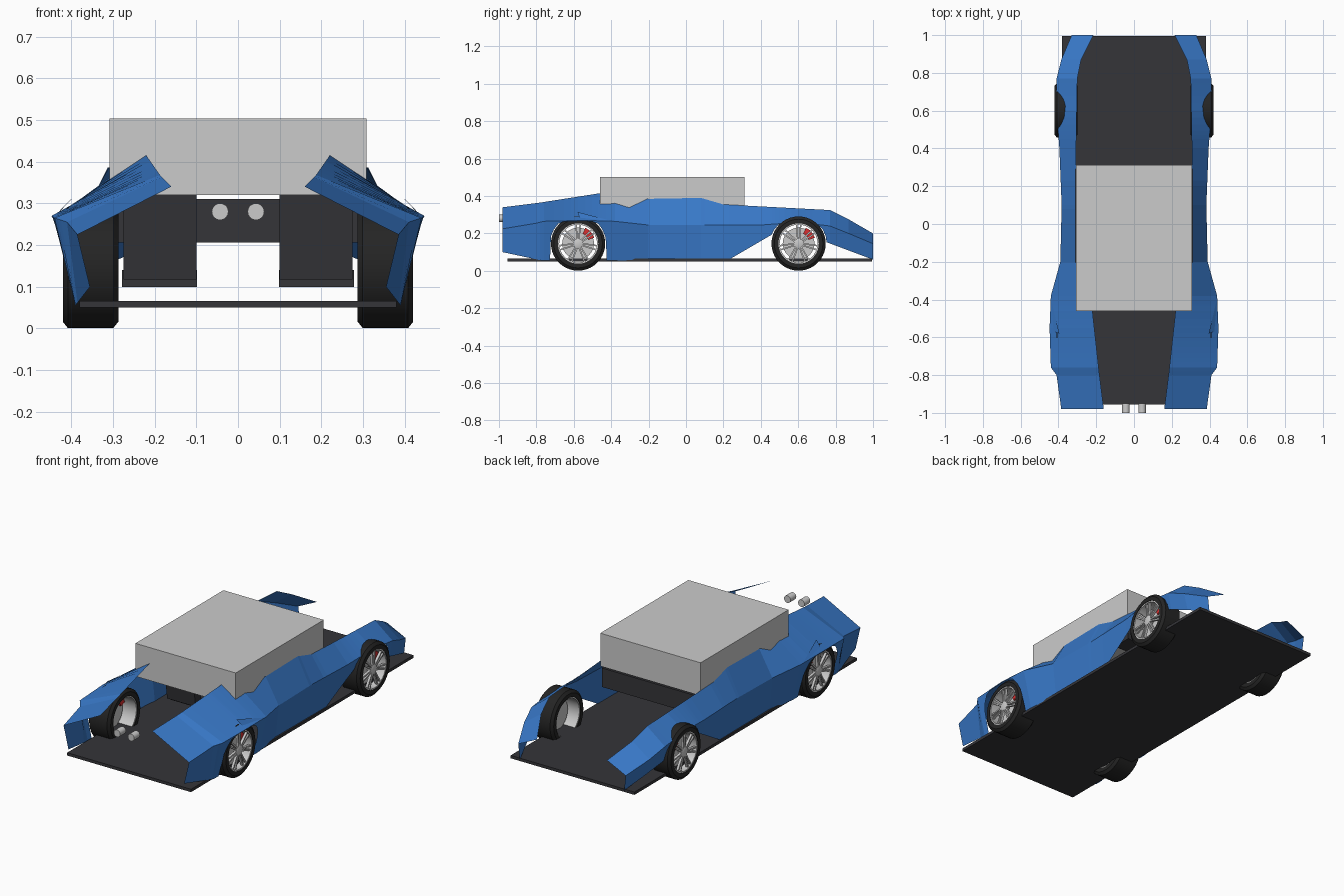
import bpy, bmesh, math
from mathutils import Vector, Matrix

if "Cube" in bpy.data.objects:
    bpy.data.objects.remove(bpy.data.objects["Cube"])


def material(name, rgb):
    m = bpy.data.materials.new(name)
    m.diffuse_color = (*rgb, 1)
    m.use_nodes = True
    m.node_tree.nodes["Principled BSDF"].inputs["Base Color"].default_value = m.diffuse_color
    return m


BLUE = material("blue_paint", (0.04, 0.19, 0.58))
DARK = material("dark_trim", (0.035, 0.035, 0.04))
RUBBER = material("rubber", (0.018, 0.018, 0.018))
RED = material("red_caliper", (0.7, 0.03, 0.03))


def finish(name, bm, mat=None, mirror=False, smooth=False, recalc=True):
    if recalc:
        bmesh.ops.recalc_face_normals(bm, faces=bm.faces)
    me = bpy.data.meshes.new(name)
    bm.to_mesh(me)
    bm.free()
    ob = bpy.data.objects.new(name, me)
    bpy.context.collection.objects.link(ob)
    if mat:
        me.materials.append(mat)
    if mirror:
        ob.modifiers.new("mirror", 'MIRROR')
    if smooth:
        bpy.ops.object.select_all(action='DESELECT')
        ob.select_set(True)
        bpy.context.view_layer.objects.active = ob
        bpy.ops.object.shade_smooth_by_angle(angle=math.radians(35))
    return ob


def add_box(bm, lo, hi, rot=None):
    lo, hi = Vector(lo), Vector(hi)
    m = Matrix.Translation((lo + hi) / 2) @ (rot or Matrix()) @ Matrix.Diagonal((*(hi - lo), 1))
    bmesh.ops.create_cube(bm, size=1, matrix=m)


def box(name, lo, hi, mat=None, mirror=False, rot=None):
    bm = bmesh.new()
    add_box(bm, lo, hi, rot)
    return finish(name, bm, mat, mirror)


def lathe_x(bm, profile, y, z, n=40, closed=True):
    """Spin (x, radius) points around an axle parallel to x."""
    rings = [[bm.verts.new((x, y + r * math.cos(2 * math.pi * i / n),
                            z + r * math.sin(2 * math.pi * i / n))) for i in range(n)]
             for x, r in profile]
    pairs = list(zip(rings, rings[1:])) + ([(rings[-1], rings[0])] if closed else [])
    for a, b in pairs:
        for i in range(n):
            j = (i + 1) % n
            bm.faces.new((a[i], a[j], b[j], b[i]))
    if not closed:
        bm.faces.new(rings[0])
        bm.faces.new(rings[-1])


# Body side: three rails (y, x, z) lofted into an upper and a lower band
INNER = [(-.98, .16, .34), (-.78, .185, .365), (-.46, .22, .415), (-.2, .31, .385), (.08, .31, .39),
         (.2, .31, .355), (.77, .30, .325), (.87, .28, .275), (1, .215, .20)]
CREASE = [(-.98, .385, .225), (-.8, .41, .255), (-.76, .44, .265), (-.55, .447, .27),
          (-.38, .44, .265), (-.2, .39, .245), (.1, .383, .245), (.4, .395, .245),
          (.6, .41, .26), (.77, .41, .24), (.87, .385, .2), (1, .33, .145)]
SILL = [(-.98, .355, .1), (-.77, .39, .055), (-.38, .39, .055), (-.2, .37, .06),
        (.4, .375, .06), (.77, .37, .06), (1, .32, .06)]
CUT = [(-1, 0, 0), (.23, 0, .06), (.47, 0, .2), (.76, 0, .15), (1, 0, .06)]
WHEELS = {"rear": (-.577, .287), "front": (.602, .300)}
AXLE_Z, TYRE_R, OUT_X = .146, .145, .42


def on_rail(rail, y):
    for a, b in zip(rail, rail[1:]):
        if y <= b[0] + 1e-6:
            t = (y - a[0]) / (b[0] - a[0])
            return Vector((a[1] + t * (b[1] - a[1]), y, a[2] + t * (b[2] - a[2])))


ARCH_R = .15
ys = {p[0] for rail in (INNER, CREASE, SILL, CUT[1:]) for p in rail}
for yc, _ in WHEELS.values():
    ys |= {round(yc - ARCH_R * math.cos(math.pi * i / 12), 3) for i in range(13)}
    ys |= {round(yc - ARCH_R - .002, 3), round(yc + ARCH_R + .002, 3)}

bm = bmesh.new()
prev = None
for y in sorted(ys):
    a, c, d = on_rail(INNER, y), on_rail(CREASE, y), on_rail(SILL, y)
    low = on_rail(CUT, y).z
    for yc, _ in WHEELS.values():
        if abs(y - yc) < ARCH_R:
            low = max(low, AXLE_Z + math.sqrt(ARCH_R ** 2 - (y - yc) ** 2))
    low = min(low, c.z - .004)
    if low > d.z:
        d = d.lerp(c, (low - d.z) / (c.z - d.z))
    row = [bm.verts.new(p) for p in (a, c, d)]
    if prev:
        for i in range(2):
            bm.faces.new((prev[i], prev[i + 1], row[i + 1], row[i]))
    prev = row
finish("body_side", bm, BLUE, mirror=True, recalc=True)

# Small blade over the rear wheel
bm = bmesh.new()
bm.faces.new([bm.verts.new(p) for p in
              ((.395, -.58, .315), (.425, -.57, .285), (.442, -.39, .265))])
finish("arch_blade", bm, BLUE, mirror=True)

# Floor, cabin block, dashboard
box("floor_plate", (-.38, -.955, .05), (.38, .995, .066), DARK)
box("cabin", (-.308, -.46, .32), (.308, .312, .503))
box("dashboard", (-.3, .2, .206), (.3, .31, .311), DARK)

# Seats
box("seat_base", (.098, -.2, .1), (.278, .08, .14), DARK, True)
box("seat_back", (.1, -.25, .12), (.275, -.2, .42), DARK, True,
    Matrix.Rotation(math.radians(8), 4, 'X'))

# Exhaust tips
bm = bmesh.new()
bmesh.ops.create_cone(bm, cap_ends=True, segments=20, radius1=.02, radius2=.02, depth=.05,
                      matrix=Matrix.Translation((.043, -.975, .28)) @ Matrix.Rotation(math.pi / 2, 4, 'X'))
finish("exhaust_tip", bm, None, True, smooth=True)

# Wheels
for place, (y, inn) in WHEELS.items():
    bm = bmesh.new()
    lathe_x(bm, [(inn, .108), (inn, .13), (inn + .012, TYRE_R), (OUT_X - .012, TYRE_R),
                 (OUT_X, .13), (OUT_X, .108)], y, AXLE_Z)
    finish(place + "_tyre", bm, RUBBER, True, smooth=True)

    # rim barrel, hub and paired spokes
    bm = bmesh.new()
    lathe_x(bm, [(inn + .004, .101), (inn + .004, .109), (OUT_X - .003, .109),
                 (OUT_X - .003, .101)], y, AXLE_Z)
    lathe_x(bm, [(OUT_X - .03, .026), (OUT_X - .007, .026), (OUT_X - .004, .018)],
            y, AXLE_Z, 20, False)
    for i in range(7):
        turn = Matrix.Translation((0, y, AXLE_Z)) @ Matrix.Rotation(2 * math.pi * i / 7, 4, 'X')
        for s in (-1, 1):
            bmesh.ops.create_cube(bm, size=1, matrix=turn @ Matrix.Translation((OUT_X - .014, s * .008, .062))
                                  @ Matrix.Rotation(-s * .08, 4, 'X') @ Matrix.Diagonal((.014, .008, .084, 1)))
    finish(place + "_rim", bm, None, True, smooth=True)

    # brake disc and caliper
    bm = bmesh.new()
    lathe_x(bm, [(OUT_X - .056, .085), (OUT_X - .046, .085)], y, AXLE_Z, 32, False)
    finish(place + "_brake_disc", bm, None, True, smooth=True)
    bm = bmesh.new()
    arc = [(r, math.radians(t)) for r, angs in ((.093, (20, 35, 50, 65)), (.058, (65, 50, 35, 20)))
           for t in angs]
    f = bm.faces.new([bm.verts.new((OUT_X - .068, y + r * math.cos(t), AXLE_Z + r * math.sin(t)))
                      for r, t in arc])
    ext = bmesh.ops.extrude_face_region(bm, geom=[f])
    bmesh.ops.translate(bm, vec=(.04, 0, 0),
                        verts=[v for v in ext["geom"] if isinstance(v, bmesh.types.BMVert)])
    finish(place + "_caliper", bm, RED, True)
